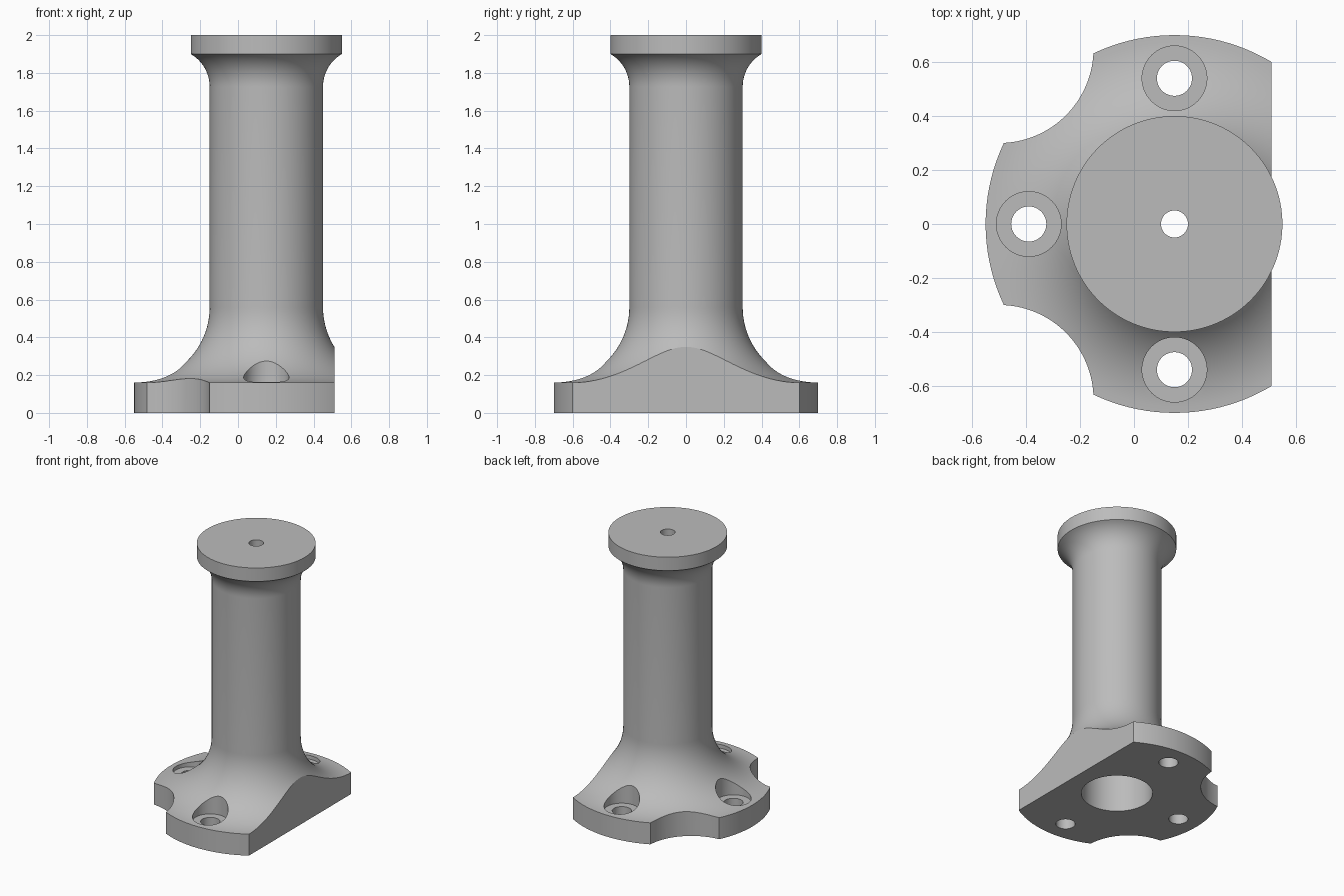
import bpy, bmesh
from math import cos, sin, pi, radians, sqrt, asin
from mathutils import Matrix, Vector

if "Cube" in bpy.data.objects:
    bpy.data.objects.remove(bpy.data.objects["Cube"], do_unlink=True)

AXIS_X = 0.15      # column axis
SEGMENTS = 128


def add_object(name, bm):
    bmesh.ops.recalc_face_normals(bm, faces=bm.faces)
    mesh = bpy.data.meshes.new(name)
    bm.to_mesh(mesh)
    bm.free()
    obj = bpy.data.objects.new(name, mesh)
    bpy.context.collection.objects.link(obj)
    return obj


def arc(cx, cz, radius, start, end, steps):
    angles = [start + (end - start) * i / steps for i in range(steps + 1)]
    return [(cx + radius * cos(a), cz + radius * sin(a)) for a in angles]


def lathe(name, profile):
    # revolve a closed (radius, height) outline around the column axis
    bm = bmesh.new()
    rings = []
    for k in range(SEGMENTS):
        a = 2 * pi * k / SEGMENTS
        rings.append([bm.verts.new((AXIS_X + r * cos(a), r * sin(a), z)) for r, z in profile])
    n = len(profile)
    for k in range(SEGMENTS):
        here, there = rings[k], rings[(k + 1) % SEGMENTS]
        for i in range(n):
            j = (i + 1) % n
            bm.faces.new((here[i], there[i], there[j], here[j]))
    return add_object(name, bm)


def cylinder(name, x, y, radius, z0, z1, segments=64):
    bm = bmesh.new()
    bmesh.ops.create_cone(bm, cap_ends=True, segments=segments, radius1=radius, radius2=radius,
                          depth=z1 - z0, matrix=Matrix.Translation((x, y, (z0 + z1) / 2)))
    return add_object(name, bm)


def box(name, low, high):
    low, high = Vector(low), Vector(high)
    bm = bmesh.new()
    bmesh.ops.create_cube(bm, size=1, matrix=Matrix.Translation((low + high) / 2)
                          @ Matrix.Diagonal((high - low).to_4d()))
    return add_object(name, bm)


def cut(target, cutter):
    cutter.hide_render = True
    mod = target.modifiers.new("cut", 'BOOLEAN')
    mod.operation, mod.solver, mod.object = 'DIFFERENCE', 'EXACT', cutter
    bpy.context.view_layer.objects.active = target
    bpy.ops.object.modifier_apply(modifier=mod.name)
    bpy.data.objects.remove(cutter, do_unlink=True)


# Pedestal: round base, wide root fillet, column, flared neck, top disc, hollow bore
neck = 0.2
neck_z = 1.9 - sqrt(neck ** 2 - 0.1 ** 2)
profile = [(0.24, 0), (0.7, 0)]
profile += arc(0.7, 0.56, 0.4, 1.5 * pi, pi, 24)
profile += arc(0.3 + neck, neck_z, neck, pi, pi - asin((1.9 - neck_z) / neck), 12)
profile += [(0.4, 2), (0.05, 2), (0.05, 1.8), (0.24, 1.8)]
pedestal = lathe("pedestal", profile)

# Flat side of the base
cut(pedestal, box("flat_cutter", (0.51, -1, -0.1), (1, 1, 0.6)))

# Rounded corner notches
for side in (-1, 1):
    cut(pedestal, cylinder("notch_cutter", AXIS_X - 0.65, side * 0.65, 0.35, -0.1, 0.5, 128))

# Counterbored bolt holes
for dx, dy in ((-1, 0), (0, 1), (0, -1)):
    x, y = AXIS_X + 0.54 * dx, 0.54 * dy
    cut(pedestal, cylinder("counterbore_cutter", x, y, 0.12, 0.135, 0.5))
    cut(pedestal, cylinder("bolt_hole_cutter", x, y, 0.065, -0.1, 0.3))

# Plain grey finish
grey = bpy.data.materials.new("grey")
grey.use_nodes = True
colour = (0.5, 0.5, 0.5, 1)
grey.diffuse_color = colour
grey.node_tree.nodes["Principled BSDF"].inputs["Base Color"].default_value = colour
pedestal.data.materials.clear()
pedestal.data.materials.append(grey)
for poly in pedestal.data.polygons:
    poly.material_index = 0

bpy.ops.object.select_all(action='DESELECT')
pedestal.select_set(True)
bpy.context.view_layer.objects.active = pedestal
bpy.ops.object.shade_smooth_by_angle(angle=radians(30))
